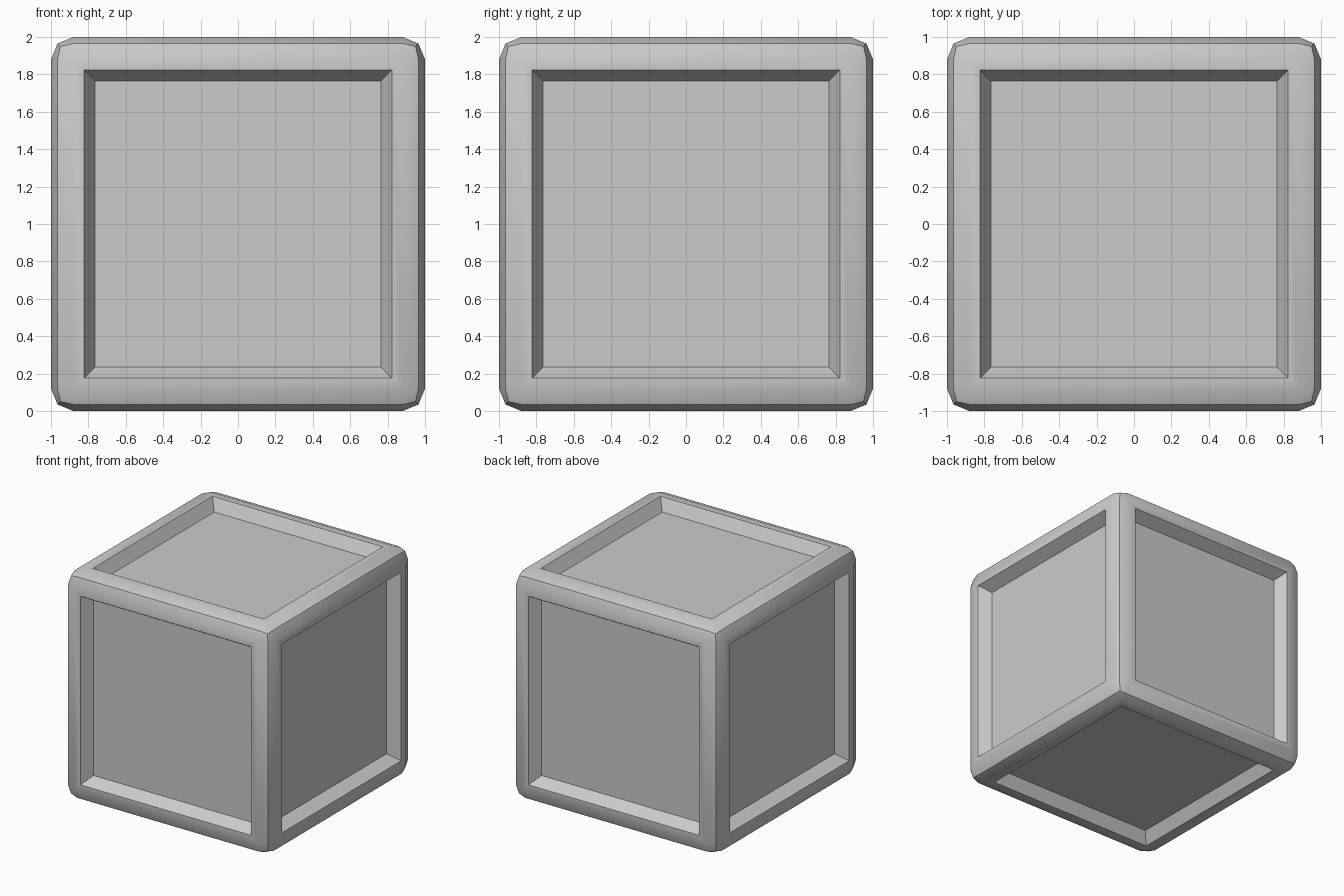
import bpy, bmesh, math

if "Cube" in bpy.data.objects:
    bpy.data.objects.remove(bpy.data.objects["Cube"])

HALF = 1.0       # half size of the cube
ROUND = 0.12     # edge rounding
OPENING = 0.80   # half size of the recess at the surface
FLOOR = 0.717    # half size of the recess floor
DEPTH = 0.10

bm = bmesh.new()

# Cube body with rounded edges
bmesh.ops.create_cube(bm, size=2 * HALF)
bmesh.ops.bevel(bm, geom=bm.edges[:], offset=ROUND, offset_type='OFFSET',
                segments=2, profile=0.5, affect='EDGES', clamp_overlap=True)
bm.normal_update()

# Flat rim, then a sloped recess, on each of the six sides
sides = [f for f in bm.faces if f.calc_area() > 1.0]
bmesh.ops.inset_individual(bm, faces=sides, thickness=HALF - ROUND - OPENING)
bm.normal_update()
bmesh.ops.inset_individual(bm, faces=sides, thickness=OPENING - FLOOR)
bm.normal_update()
for f in sides:
    shift = f.normal * -DEPTH
    for v in f.verts:
        v.co += shift

bmesh.ops.translate(bm, verts=bm.verts[:], vec=(0, 0, HALF))
bmesh.ops.recalc_face_normals(bm, faces=bm.faces[:])

mesh = bpy.data.meshes.new("panelled_cube")
bm.to_mesh(mesh)
bm.free()
cube = bpy.data.objects.new("panelled_cube", mesh)
bpy.context.collection.objects.link(cube)

# Smooth rounding, crisp recess edges
bpy.context.view_layer.objects.active = cube
cube.select_set(True)
bpy.ops.object.shade_smooth_by_angle(angle=math.radians(30))
